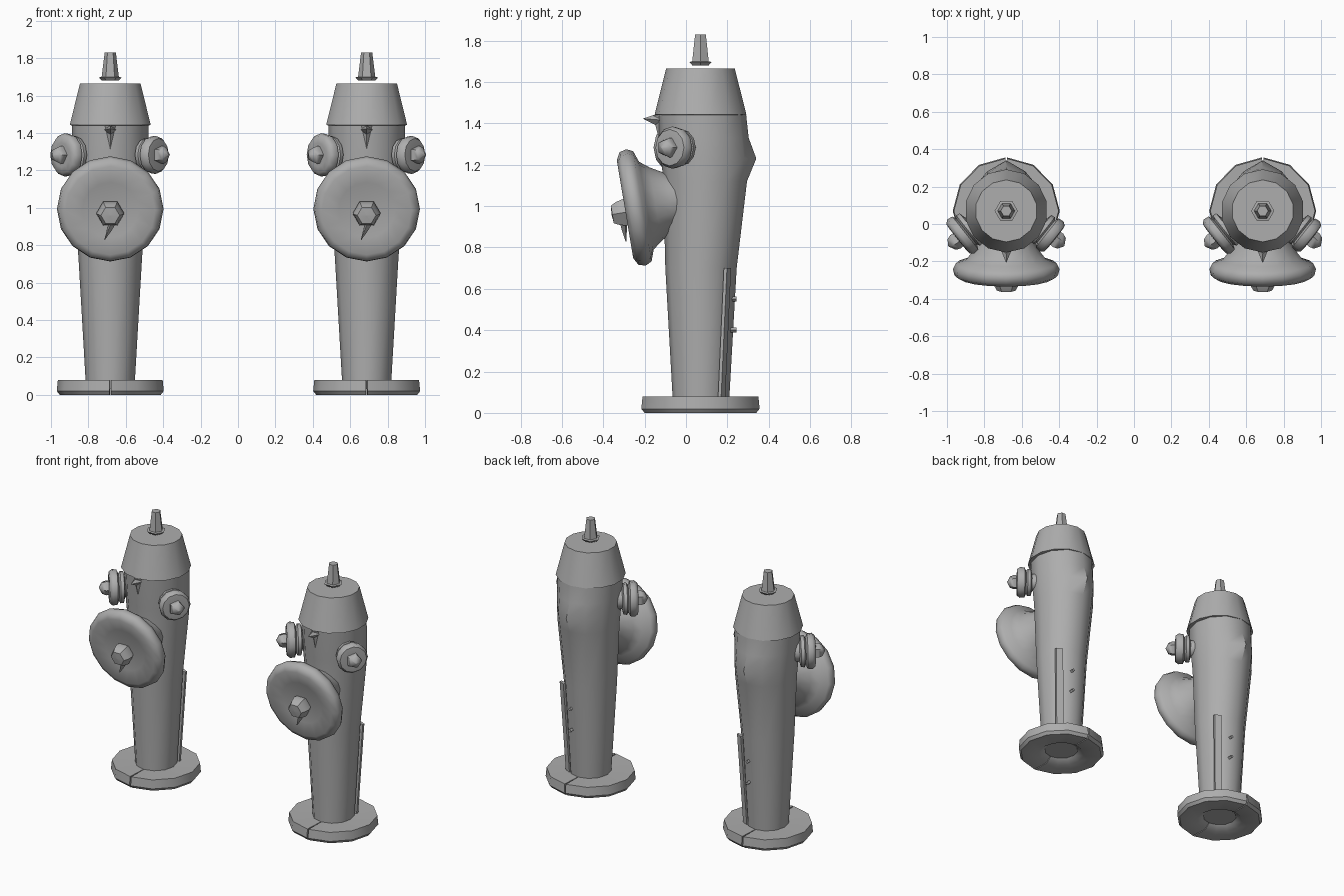
import bpy, bmesh, math
from mathutils import Vector

if "Cube" in bpy.data.objects:
    bpy.data.objects.remove(bpy.data.objects["Cube"], do_unlink=True)

grey = bpy.data.materials.new("plain_grey")
grey.use_nodes = True
grey.diffuse_color = (0.42, 0.42, 0.42, 1)
grey.node_tree.nodes["Principled BSDF"].inputs["Base Color"].default_value = (0.42, 0.42, 0.42, 1)

X_LEFT, X_RIGHT = 0.688, -0.683
CENTRE_Y = 0.07
parts = []


def finish(name, bm, angle=40):
    """Turn a bmesh into a shaded, coloured object."""
    bmesh.ops.remove_doubles(bm, verts=bm.verts, dist=0.0005)
    bmesh.ops.recalc_face_normals(bm, faces=bm.faces)
    mesh = bpy.data.meshes.new(name)
    bm.to_mesh(mesh)
    bm.free()
    mesh.materials.append(grey)
    ob = bpy.data.objects.new(name, mesh)
    bpy.context.collection.objects.link(ob)
    bpy.ops.object.select_all(action='DESELECT')
    ob.select_set(True)
    bpy.context.view_layer.objects.active = ob
    bpy.ops.object.shade_smooth_by_angle(angle=math.radians(angle))
    parts.append(ob)
    return ob


def skin(bm, rings):
    """Join equal closed rings of points and cap both ends."""
    loops = [[bm.verts.new(p) for p in ring] for ring in rings]
    n = len(loops[0])
    for a, b in zip(loops, loops[1:]):
        for i in range(n):
            j = (i + 1) % n
            bm.faces.new((a[i], a[j], b[j], b[i]))
    bm.faces.new(loops[0])
    bm.faces.new(loops[-1])


def lathe(name, profile, sides, origin, axis=(0, 0, 1), turn=0.0, angle=40):
    """Revolve (radius, height) points about an axis through origin."""
    bm = bmesh.new()
    rot = Vector(axis).to_track_quat('Z', 'Y')
    rings = []
    for r, h in profile:
        r = max(r, 0.002)
        angles = [turn + math.tau * i / sides for i in range(sides)]
        rings.append([Vector(origin) + rot @ Vector((r * math.cos(a), r * math.sin(a), h))
                      for a in angles])
    skin(bm, rings)
    return finish(name, bm, angle)


# Base: two half rings meeting in narrow seams at front and back
section = [(0.11, 0.03), (0.15, 0.0), (0.27, 0.0), (0.286, 0.02), (0.28, 0.08), (0.11, 0.075)]
for side, label in ((1, "left"), (-1, "right")):
    bm = bmesh.new()
    steps = 6
    slices = []
    for i in range(steps + 1):
        a = -math.pi / 2 + 0.015 + (math.pi - 0.03) * i / steps
        slices.append([(side * r * math.cos(a), CENTRE_Y + r * math.sin(a), z) for r, z in section])
    skin(bm, slices)
    finish("base_ring_" + label, bm)

# Body: lofted barrel widening upward, with a ridge swelling at the back
levels = [  # height, half width, front, back, back swelling
    (0.03, 0.13, -0.065, 0.205, 0),
    (0.08, 0.132, -0.065, 0.21, 0),
    (0.70, 0.168, -0.10, 0.245, 0),
    (1.12, 0.195, -0.11, 0.295, 0),
    (1.23, 0.203, -0.12, 0.295, 0.045),
    (1.33, 0.205, -0.13, 0.295, 0.008),
    (1.45, 0.205, -0.14, 0.29, 0),
]
bm = bmesh.new()
rings = []
for z, w, front, back, swell in levels:
    ring = []
    for i in range(12):
        a = math.tau * i / 12
        y = (front + back) / 2 + (back - front) / 2 * math.sin(a)
        ring.append((w * math.cos(a), y + swell * max(0, math.sin(a)) ** 8, z))
    rings.append(ring)
skin(bm, rings)
finish("body", bm)

# Seam strip and two nubs on the lower back corner
bm = bmesh.new()
skin(bm, [[(x + lean, y + lean, z) for x, y in ((0.07, 0.16), (0.12, 0.155), (0.122, 0.17), (0.08, 0.19))]
          for z, lean in ((0.08, 0.0), (0.7, 0.028))])
finish("seam_strip", bm)
for z in (0.4, 0.55):
    lathe("seam_nub", [(0.012, -0.03), (0.012, 0.02)], 4, (0.04, 0.225, z), (0, 1, 0))

# Bonnet and the finial hovering over it
lathe("bonnet", [(0.21, 1.44), (0.222, 1.443), (0.166, 1.665)], 14, (0, CENTRE_Y, 0), turn=math.pi / 2)
lathe("finial", [(0.045, 1.68), (0.062, 1.697), (0.046, 1.70), (0.03, 1.83)], 6, (0, CENTRE_Y, 0))

# Horn and ridge under the bonnet at the front
lathe("front_horn", [(0.035, 0), (0.03, 0.03), (0, 0.10)], 4, (0, -0.105, 1.415), (0, -1, 0.08))
lathe("front_ridge", [(0, 0), (0.05, 0.19)], 4, (0, -0.11, 1.25))

# Large front outlet: tilted dished cap on a tapering neck
tilt = Vector((0, -0.986, -0.165))
face = Vector((0, -0.295, 0.985))
lathe("front_cap",
      [(0.12, -0.31), (0.14, -0.22), (0.18, -0.15), (0.215, -0.105), (0.27, -0.085), (0.285, -0.055),
       (0.277, -0.02), (0.24, 0), (0.15, -0.02), (0, -0.025)],
      16, face, tilt, angle=60)
lathe("front_bolt", [(0.055, -0.04), (0.075, 0.0), (0.065, 0.035), (0.05, 0.062), (0, 0.066)],
      6, face + Vector((0, 0, -0.015)), tilt)
lathe("front_chain_shard", [(0.02, 0), (0.015, 0.04), (0, 0.1)], 3,
      (0.01, -0.30, 0.92), (-0.4, 0.1, -0.9))

# Side outlets: double flanged caps facing forward and outward
for side, label, size in ((-1, "right", 1.0), (1, "left", 0.88)):
    axis = Vector((side * 0.78, -0.62, 0))
    place = Vector((side * 0.235, -0.06, 1.283))
    lathe("side_cap_" + label,
          [(0.075 * size, -0.2), (0.065 * size, -0.07), (0.1 * size, -0.062), (0.103 * size, -0.04),
           (0.088 * size, -0.03), (0.112 * size, -0.02), (0.116 * size, 0.01),
           (0.1 * size, 0.03), (0.065 * size, 0.033), (0, 0.03)],
          12, place, axis, angle=50)
    lathe("side_bolt_" + label, [(0.045, 0.0), (0.05, 0.05), (0.04, 0.075), (0, 0.095)], 5, place, axis)

# Stand the finished hydrant on one side and a linked twin on the other
for ob in list(parts):
    twin = ob.copy()
    twin.name = ob.name + "_twin"
    bpy.context.collection.objects.link(twin)
    ob.location.x = X_RIGHT
    twin.location.x = X_LEFT
